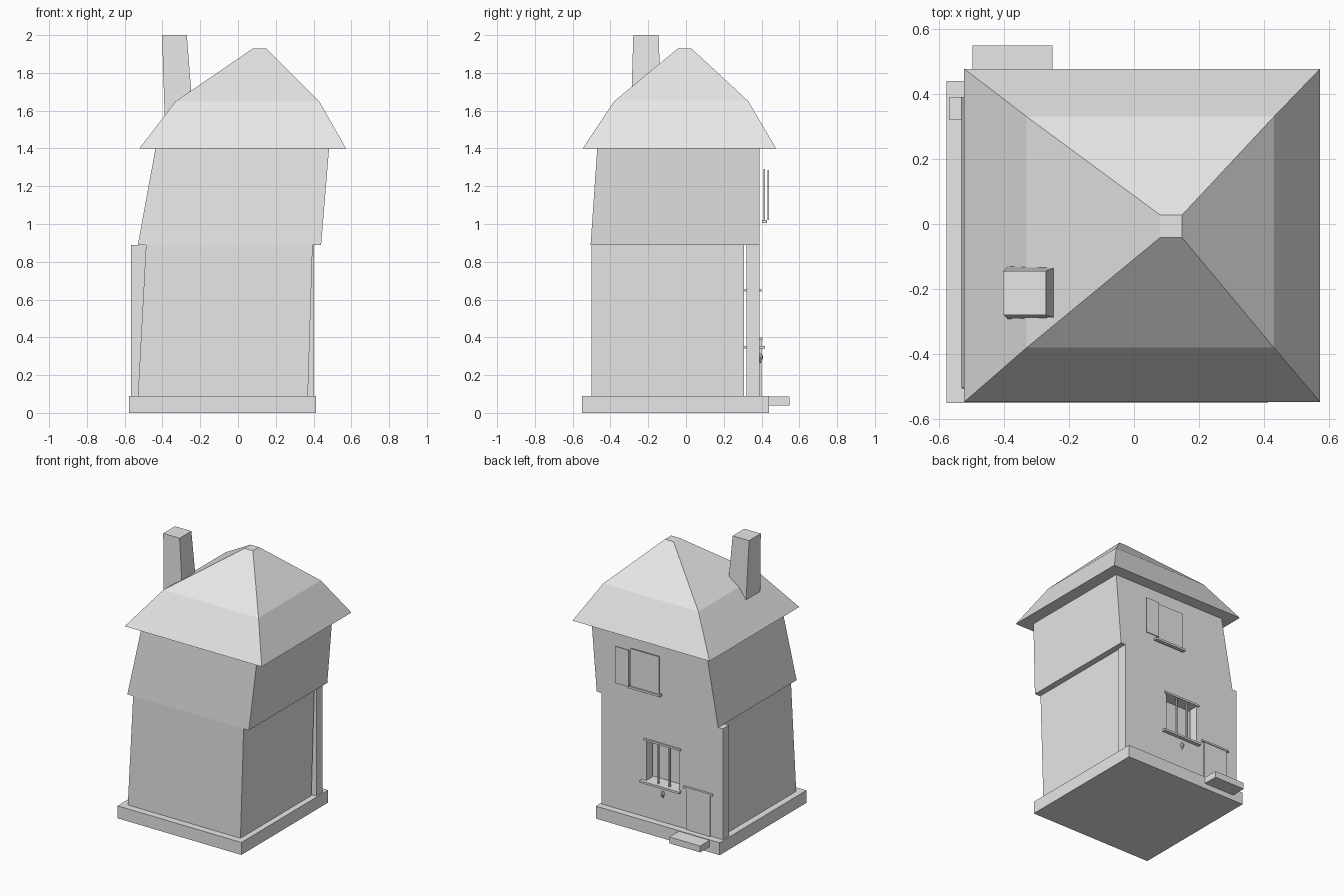
import bpy, bmesh

if "Cube" in bpy.data.objects:
    bpy.data.objects.remove(bpy.data.objects["Cube"])

grey = bpy.data.materials.new("light grey")
grey.diffuse_color = (0.8, 0.8, 0.8, 1)
grey.use_nodes = True
grey.node_tree.nodes["Principled BSDF"].inputs["Base Color"].default_value = grey.diffuse_color


def finish(name, bm):
    bmesh.ops.recalc_face_normals(bm, faces=bm.faces)
    mesh = bpy.data.meshes.new(name)
    bm.to_mesh(mesh)
    bm.free()
    mesh.materials.append(grey)
    obj = bpy.data.objects.new(name, mesh)
    bpy.context.collection.objects.link(obj)
    return obj


def loft(name, *levels):
    """Stack of rectangles, each (z, x0, x1, y0, y1), skinned and capped."""
    bm = bmesh.new()
    rings = [[bm.verts.new(p) for p in ((x0, y0, z), (x1, y0, z), (x1, y1, z), (x0, y1, z))]
             for z, x0, x1, y0, y1 in levels]
    for a, b in zip(rings, rings[1:]):
        for i in range(4):
            j = (i + 1) % 4
            bm.faces.new((a[i], a[j], b[j], b[i]))
    bm.faces.new(rings[0][::-1])
    bm.faces.new(rings[-1])
    return finish(name, bm)


def box(name, x0, x1, y0, y1, z0, z1):
    return loft(name, (z0, x0, x1, y0, y1), (z1, x0, x1, y0, y1))


def cone(name, x, y, z, r1, r2, depth, sides=8):
    bm = bmesh.new()
    bmesh.ops.create_cone(bm, cap_ends=True, segments=sides, radius1=r1, radius2=r2, depth=depth)
    bmesh.ops.translate(bm, verts=bm.verts, vec=(x, y, z))
    return finish(name, bm)


# Foundation and door step
box("foundation", -.577, .412, -.55, .44, 0, .09)
box("door_step", -.496, -.25, .44, .548, .04, .086)

# Storeys, leaning slightly
loft("lower_storey", (.09, -.53, .37, -.50, .308), (.89, -.487, .395, -.50, .308))
loft("upper_storey", (.89, -.53, .44, -.505, .39), (1.40, -.437, .482, -.47, .39))

# Entrance wall with a window opening cut through
wall = box("entrance_wall", -.567, .402, .32, .39, .09, .89)
cutter = box("window_cutter", -.218, .042, .25, .45, .352, .645)
cutter.hide_render = True
cut = wall.modifiers.new("opening", 'BOOLEAN')
cut.operation = 'DIFFERENCE'
cut.solver = 'EXACT'
cut.object = cutter
bpy.context.view_layer.objects.active = wall
bpy.ops.object.modifier_apply(modifier=cut.name)
bpy.data.objects.remove(cutter)

# Lower window: lintel, sill and bars
box("window_lintel", -.235, .06, .309, .40, .643, .657)
box("window_sill", -.235, .08, .309, .417, .34, .355)
for x in (-.138, -.048):
    cone("window_bar", x, .383, .5, .007, .007, .29)

# Small hanging ornament under the sill
cone("ornament_top", -.09, .393, .305, .016, .006, .02)
cone("ornament_drop", -.09, .393, .28, .003, .016, .03)

# Door
box("door", -.47, -.28, .385, .399, .09, .386)
box("door_lintel", -.49, -.258, .385, .405, .386, .399)

# Upper window with sliding shutter
box("upper_window_pane", -.076, .148, .411, .419, 1.02, 1.29)
box("upper_shutter", .15, .26, .432, .440, 1.02, 1.285)
box("upper_sill", -.09, .164, .403, .43, 1.005, 1.02)

# Bent hipped roof and chimney
loft("roof", (1.40, -.522, .572, -.547, .477), (1.65, -.33, .43, -.38, .33),
     (1.93, .08, .148, -.042, .028))
loft("chimney", (1.50, -.386, -.232, -.294, -.128), (2.0, -.402, -.271, -.279, -.145))
